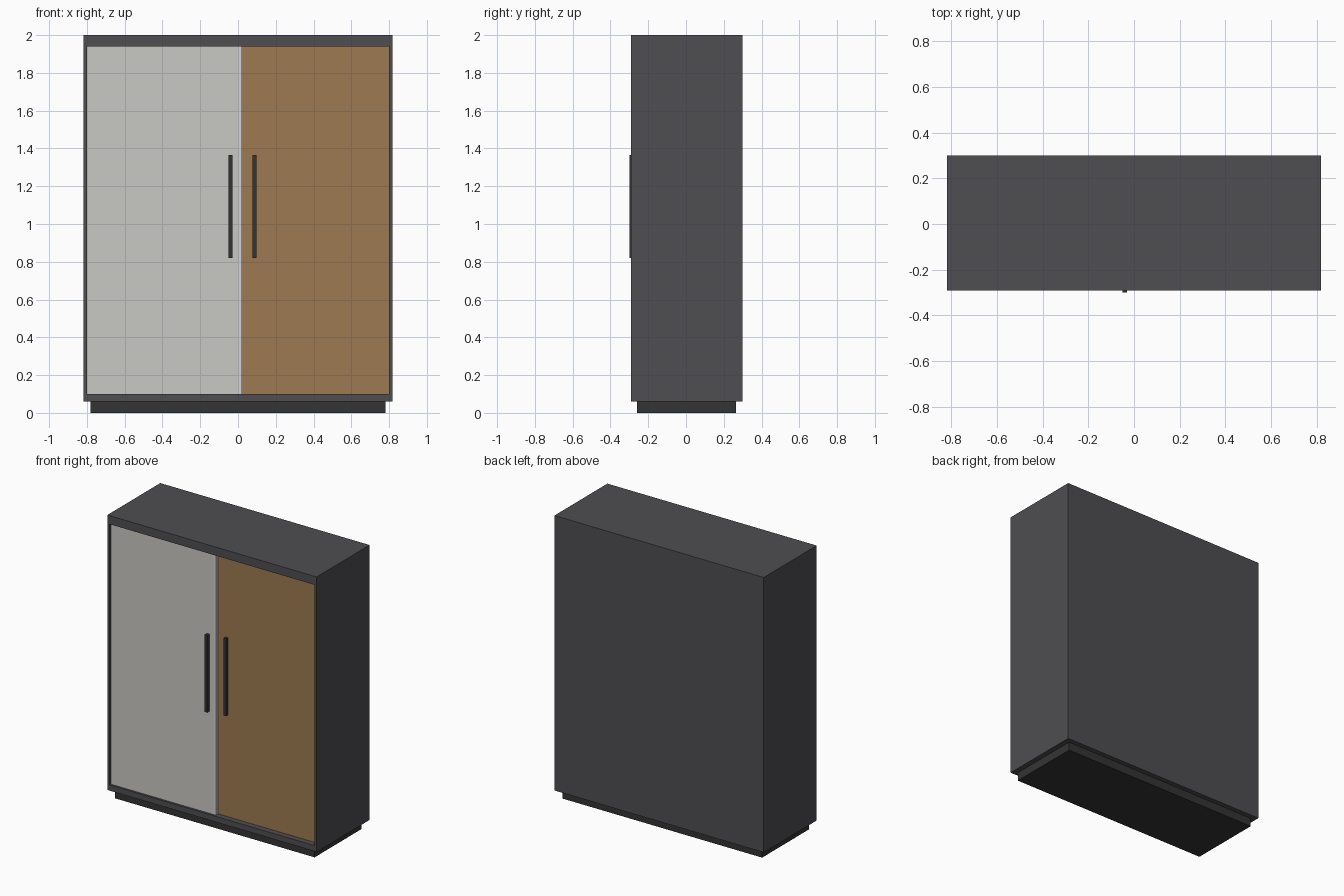
import bpy
import bmesh

if "Cube" in bpy.data.objects:
    bpy.data.objects.remove(bpy.data.objects["Cube"])


def material(name, hex_rgb):
    def lin(c):
        c /= 255
        return c / 12.92 if c <= 0.04045 else ((c + 0.055) / 1.055) ** 2.4
    m = bpy.data.materials.new(name)
    rgb = [lin(int(hex_rgb[i:i + 2], 16)) for i in (0, 2, 4)]
    m.diffuse_color = (*rgb, 1)
    m.use_nodes = True
    m.node_tree.nodes["Principled BSDF"].inputs["Base Color"].default_value = m.diffuse_color
    return m


charcoal = material("charcoal", "4e4d51")
black = material("black", "343434")
light_grey = material("light grey", "c9c8c4")
pale_trim = material("pale trim", "d3d3d2")
wood = material("wood", "9c7a51")


def box(name, x, y, z, mat):
    """Box from (min, max) pairs on each axis."""
    bm = bmesh.new()
    bmesh.ops.create_cube(bm, size=1)
    for v in bm.verts:
        v.co = [r[0] if c < 0 else r[1] for c, r in zip(v.co, (x, y, z))]
    me = bpy.data.meshes.new(name)
    bm.to_mesh(me)
    bm.free()
    me.materials.append(mat)
    ob = bpy.data.objects.new(name, me)
    bpy.context.collection.objects.link(ob)
    return ob


W, IN = 0.817, 0.80          # outer and inner half width
FRONT, BACK = -0.29, 0.30
BOTTOM, TOP = 0.06, 2.0
Z0, Z1 = 0.10, 1.94          # door opening

# Plinth
box("plinth", (-0.78, 0.78), (-0.26, 0.265), (0, BOTTOM), black)

# Carcass
for side, s in (("left", -1), ("right", 1)):
    box(side + "_side_panel", sorted((s * IN, s * W)), (FRONT, BACK), (BOTTOM, TOP), charcoal)
box("top_panel", (-IN, IN), (FRONT, BACK), (Z1, TOP), charcoal)
box("bottom_panel", (-IN, IN), (FRONT, BACK), (BOTTOM, Z0), charcoal)
box("back_panel", (-IN, IN), (BACK - 0.02, BACK), (Z0, Z1), charcoal)

# Sliding doors, the left one running in front, with an edge strip
box("left_door", (-IN, 0.003), (-0.275, -0.252), (Z0, Z1), light_grey)
box("door_edge_strip", (0.003, 0.02), (-0.275, -0.252), (Z0, Z1), pale_trim)
box("right_door", (-0.02, IN), (-0.25, -0.227), (Z0, Z1), wood)

# Bar handles
for side, x, y in (("left", -0.04, -0.275), ("right", 0.088, -0.25)):
    box(side + "_handle", (x - 0.01, x + 0.01), (y - 0.025, y), (0.82, 1.365), black)
